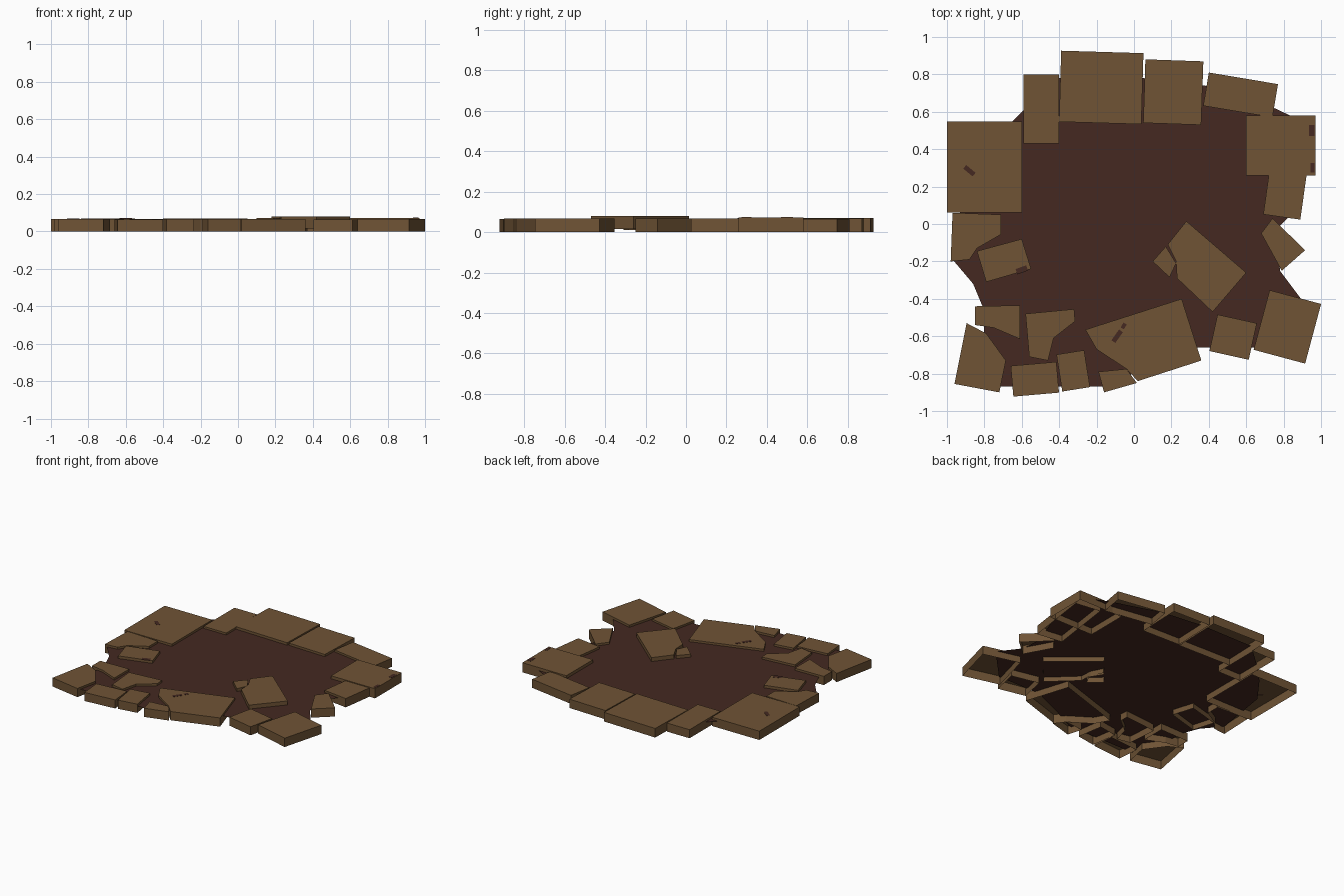
import bpy, bmesh, math


def material(name, rgb):
    m = bpy.data.materials.new(name)
    m.diffuse_color = (*rgb, 1)
    return m


STONE = material("brown stone", (0.16, 0.088, 0.036))
DIRT = material("dark dirt", (0.058, 0.022, 0.015))


def prism(name, pts, z0, z1, mat):
    """Open-bottomed slab: a top face plus a skirt. Equal heights give a sheet."""
    bm = bmesh.new()
    area = sum(a[0] * b[1] - b[0] * a[1] for a, b in zip(pts, pts[1:] + pts[:1]))
    if area < 0:
        pts = pts[::-1]
    top = [bm.verts.new((x, y, z1)) for x, y in pts]
    bm.faces.new(top)
    if z1 > z0:
        low = [bm.verts.new((x, y, z0)) for x, y in pts]
        n = len(pts)
        for i in range(n):
            j = (i + 1) % n
            bm.faces.new((low[i], low[j], top[j], top[i]))
    me = bpy.data.meshes.new(name)
    bm.to_mesh(me)
    bm.free()
    me.materials.append(mat)
    ob = bpy.data.objects.new(name, me)
    bpy.context.collection.objects.link(ob)
    return ob


def rect(cx, cy, w, d, deg):
    c, s = math.cos(math.radians(deg)), math.sin(math.radians(deg))
    return [(cx + c * x - s * y, cy + s * x + c * y)
            for x, y in ((-w/2, -d/2), (w/2, -d/2), (w/2, d/2), (-w/2, d/2))]


# dirt floor sheet
prism("dirt_floor", [
    (-0.97, -0.19), (-0.86, -0.32), (-0.81, -0.44), (-0.80, -0.60), (-0.72, -0.87),
    (-0.15, -0.87), (0.03, -0.78), (0.30, -0.66), (0.66, -0.66), (0.90, -0.41),
    (0.78, -0.25), (0.77, -0.02), (0.82, 0.03), (0.92, 0.30), (0.94, 0.53),
    (0.75, 0.62), (0.38, 0.74), (0.05, 0.78), (-0.40, 0.78), (-0.58, 0.62),
    (-0.75, 0.45), (-0.90, 0.25)], 0.05, 0.05, DIRT)

# whole rectangular slabs: centre x, centre y, width, depth, turn, top height
whole = [
    (-0.80, 0.305, 0.40, 0.485, 0, 0.067), (-0.495, 0.615, 0.19, 0.37, 0, 0.065),
    (-0.175, 0.73, 0.44, 0.38, -1.7, 0.069), (0.21, 0.705, 0.31, 0.34, -2, 0.067),
    (0.57, 0.69, 0.375, 0.18, -9.5, 0.065), (0.785, 0.42, 0.37, 0.32, 0, 0.073),
    (0.825, 0.285, 0.20, 0.50, -8, 0.067), (0.82, -0.55, 0.285, 0.33, -15, 0.067),
    (0.53, -0.605, 0.215, 0.20, -12.5, 0.065), (-0.325, -0.785, 0.15, 0.20, 9, 0.066),
    (-0.53, -0.83, 0.245, 0.165, 5, 0.065),
]
for i, (cx, cy, w, d, a, z) in enumerate(whole):
    prism(f"whole_slab_{i + 1}", rect(cx, cy, w, d, a), 0, z, STONE)

# broken slabs with chipped corners


def broken(name, pts, z0=0.0, z1=0.066):
    prism("broken_slab_" + name, pts, z0, z1, STONE)


broken("right", [(0.74, 0.03), (0.915, -0.14), (0.79, -0.25), (0.68, -0.05)])
broken("inner", [(0.28, 0.015), (0.60, -0.26), (0.42, -0.47), (0.23, -0.29),
                 (0.225, -0.20), (0.18, -0.11)], 0.015, 0.08)
broken("inner_corner", [(0.17, -0.12), (0.225, -0.21), (0.19, -0.285), (0.10, -0.20)], 0.01, 0.073)
broken("front", [(0.255, -0.40), (0.36, -0.73), (0.02, -0.84), (-0.04, -0.775),
                 (-0.20, -0.67), (-0.26, -0.565)])
broken("front_corner", [(-0.19, -0.79), (-0.04, -0.775), (0.015, -0.85), (-0.16, -0.90)])
broken("front_left_inner", [(-0.58, -0.48), (-0.32, -0.455), (-0.315, -0.52),
                            (-0.43, -0.61), (-0.46, -0.73), (-0.56, -0.71)])
broken("left_front", [(-0.85, -0.44), (-0.61, -0.435), (-0.61, -0.615),
                      (-0.75, -0.555), (-0.85, -0.54)])
broken("corner", [(-0.895, -0.53), (-0.79, -0.585), (-0.685, -0.73),
                  (-0.72, -0.90), (-0.96, -0.855)])
broken("left", [(-0.97, 0.06), (-0.71, 0.05), (-0.71, -0.055), (-0.84, -0.13),
                (-0.88, -0.19), (-0.98, -0.20)])
broken("left_inner", [(-0.84, -0.145), (-0.60, -0.08), (-0.55, -0.24), (-0.79, -0.31)],
       0.01, 0.07)

# dark chips in the stone tops
chips = [(-0.88, 0.285, 0.065, 0.025, -40, 0.067), (-0.09, -0.60, 0.07, 0.025, 55, 0.066),
         (-0.055, -0.545, 0.03, 0.02, 60, 0.066), (-0.60, -0.245, 0.06, 0.03, 20, 0.070),
         (0.955, 0.30, 0.02, 0.05, 0, 0.073), (0.95, 0.50, 0.03, 0.06, 0, 0.073)]
for i, (cx, cy, w, d, a, z) in enumerate(chips):
    prism(f"dirt_chip_{i + 1}", rect(cx, cy, w, d, a), z - 0.002, z + 0.0015, DIRT)
